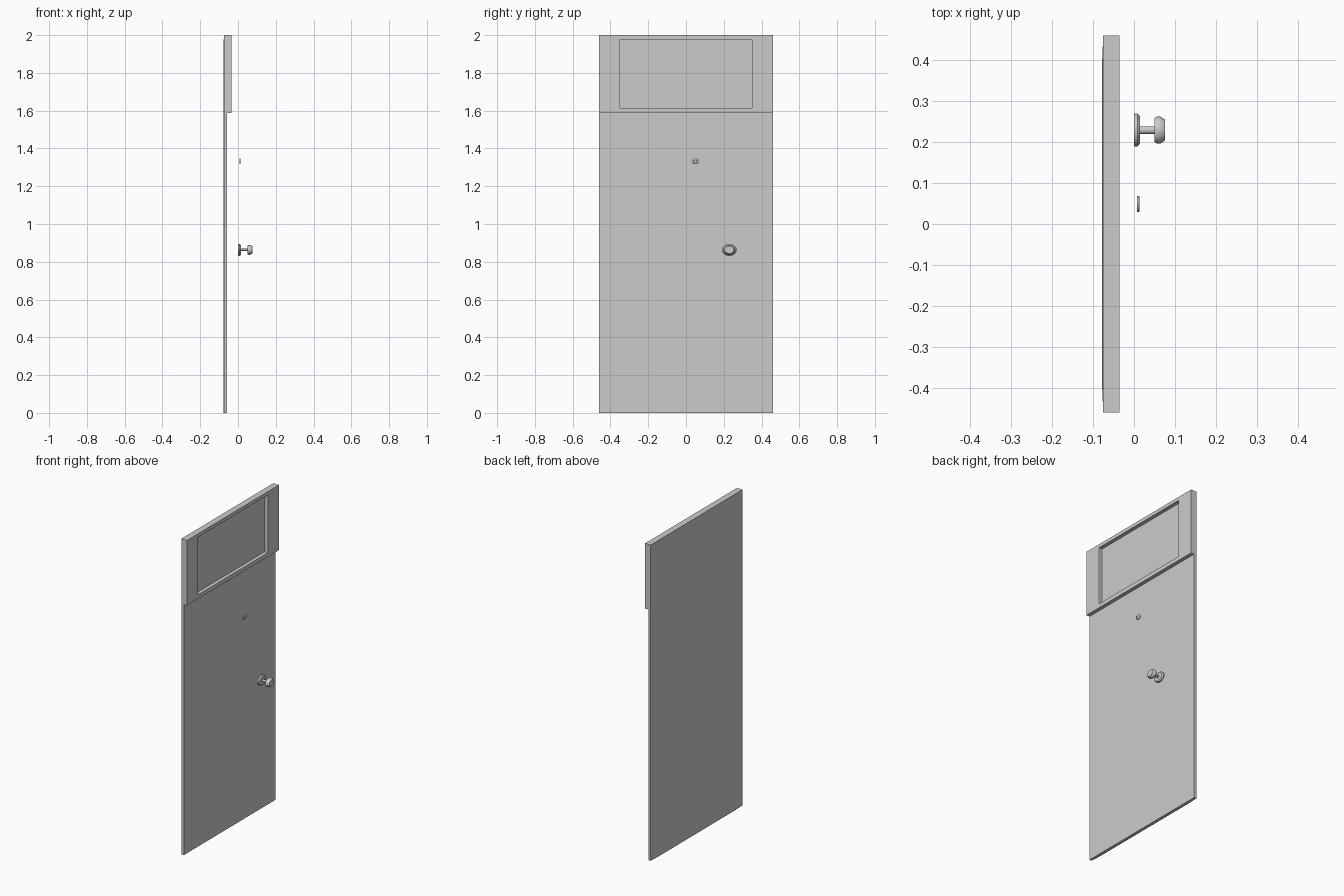
import bpy, bmesh, math

if "Cube" in bpy.data.objects:
    bpy.data.objects.remove(bpy.data.objects["Cube"])

W, H = 0.46, 2.0              # half width and height of the door
BACK, SHEET, FRONT = -0.075, -0.058, -0.035


def finish(name, bm):
    bmesh.ops.recalc_face_normals(bm, faces=bm.faces[:])
    me = bpy.data.meshes.new(name)
    bm.to_mesh(me)
    bm.free()
    ob = bpy.data.objects.new(name, me)
    bpy.context.collection.objects.link(ob)
    return ob


def door_leaf():
    # thin sheet, its back bowed out slightly towards the middle
    bm = bmesh.new()
    ys, zs = (-W, -0.39, 0.39, W), (0, 1.85, H)
    grid = [[bm.verts.new((-0.078 if abs(y) < 0.4 and z < 1.9 else BACK, y, z))
             for y in ys] for z in zs]
    for a, b in zip(grid, grid[1:]):
        for i in range(len(ys) - 1):
            bm.faces.new((a[i], a[i + 1], b[i + 1], b[i]))
    ext = bmesh.ops.extrude_face_region(bm, geom=bm.faces[:], use_keep_orig=True)
    for g in ext["geom"]:
        if isinstance(g, bmesh.types.BMVert):
            g.co.x = SHEET
    finish("door_leaf", bm)


def window_frame():
    # raised upper block with a rectangular opening down to the sheet
    bm = bmesh.new()

    def loop(x, y, z0, z1):
        return [bm.verts.new((x, a, b)) for a, b in
                ((-y, z0), (y, z0), (y, z1), (-y, z1))]

    loops = [loop(SHEET, W, 1.587, H), loop(FRONT, W, 1.587, H),
             loop(FRONT, 0.35, 1.613, 1.978), loop(SHEET, 0.35, 1.613, 1.978)]
    for a, b in zip(loops, loops[1:]):
        for i in range(4):
            j = (i + 1) % 4
            bm.faces.new((a[i], a[j], b[j], b[i]))
    finish("window_frame", bm)


def turned(name, y, z, profile, squash=0.8, n=12):
    # oval turned part along x from (x, radius) pairs
    bm = bmesh.new()
    rings = [[bm.verts.new((x, y + r * math.cos(2 * math.pi * k / n),
                            z + squash * r * math.sin(2 * math.pi * k / n)))
              for k in range(n)] for x, r in profile]
    for a, b in zip(rings, rings[1:]):
        for i in range(n):
            j = (i + 1) % n
            bm.faces.new((a[i], a[j], b[j], b[i]))
    bm.faces.new(rings[0])
    bm.faces.new(rings[-1])
    ob = finish(name, bm)
    bpy.ops.object.select_all(action='DESELECT')
    ob.select_set(True)
    bpy.context.view_layer.objects.active = ob
    bpy.ops.object.shade_smooth_by_angle(angle=math.radians(35))


door_leaf()
window_frame()

# door knob with rose plate, stem and head
turned("door_knob", 0.229, 0.863,
       [(0.0, 0.04), (0.008, 0.04), (0.0146, 0.033), (0.0146, 0.009),
        (0.05, 0.009), (0.05, 0.029), (0.056, 0.033), (0.064, 0.033),
        (0.076, 0.025)])

# peephole with a sunken lens
turned("peephole", 0.049, 1.332,
       [(0.007, 0.0195), (0.012, 0.0195), (0.014, 0.016), (0.014, 0.009),
        (0.011, 0.008)])
